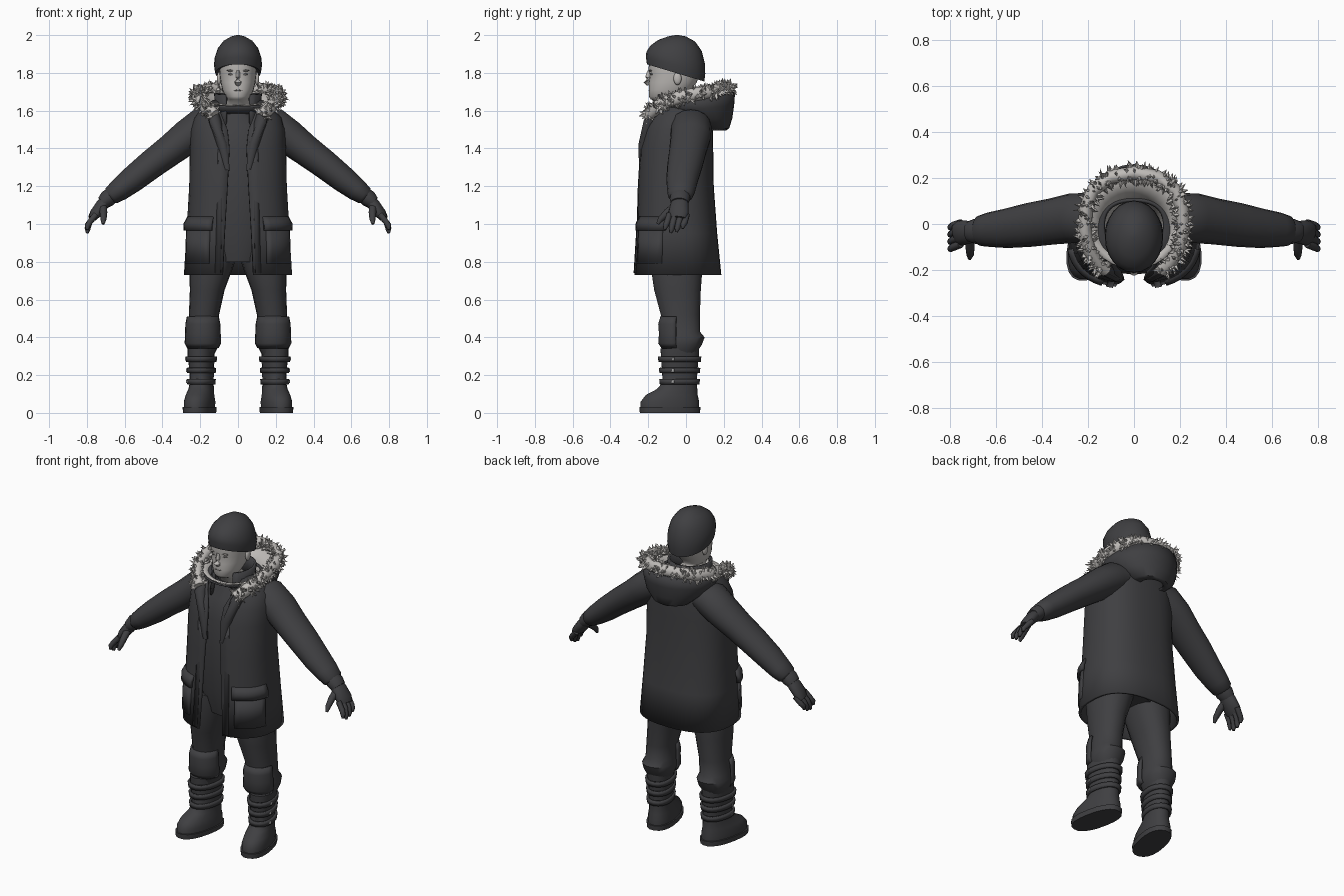
import bpy, bmesh, math, random
from math import sin, cos, pi, radians
from mathutils import Vector, Matrix

random.seed(4)
if "Cube" in bpy.data.objects:
    bpy.data.objects.remove(bpy.data.objects["Cube"])


def material(name, r, g, b):
    m = bpy.data.materials.new(name)
    m.use_nodes = True
    m.diffuse_color = (r, g, b, 1)
    m.node_tree.nodes["Principled BSDF"].inputs["Base Color"].default_value = (r, g, b, 1)
    return m


CLOTH = material("dark cloth", .05, .05, .054)
SKIN = material("pale skin", .5, .48, .46)
SHADE = material("shaded skin", .25, .235, .225)
FUR = material("pale fur", .52, .5, .48)
METAL = material("buckle metal", .4, .4, .4)


def finish(name, bm, mat, thick=0, angle=40, pair=False):
    """Turn a bmesh into an object, or into a left and right pair."""
    bmesh.ops.recalc_face_normals(bm, faces=bm.faces)
    for side in ("left_", "right_") if pair else ("",):
        if side == "right_":
            bmesh.ops.transform(bm, matrix=Matrix.Diagonal((-1, 1, 1, 1)), verts=bm.verts)
            bmesh.ops.reverse_faces(bm, faces=bm.faces)
        me = bpy.data.meshes.new(side + name)
        bm.to_mesh(me)
        ob = bpy.data.objects.new(side + name, me)
        bpy.context.collection.objects.link(ob)
        me.materials.append(mat)
        if thick:
            mod = ob.modifiers.new("thickness", "SOLIDIFY")
            mod.thickness, mod.offset = thick, 0
        if angle:
            bpy.ops.object.select_all(action="DESELECT")
            ob.select_set(True)
            bpy.context.view_layer.objects.active = ob
            bpy.ops.object.shade_smooth_by_angle(angle=radians(angle))
    bm.free()


def skin(rings, closed=True, cap=True):
    """Bridge rings of points into a surface."""
    bm = bmesh.new()
    vs = [[bm.verts.new(p) for p in r] for r in rings]
    n = len(vs[0])
    for a, b in zip(vs, vs[1:]):
        for i in range(n if closed else n - 1):
            j = (i + 1) % n
            bm.faces.new((a[i], a[j], b[j], b[i]))
    if closed and cap:
        bm.faces.new(vs[0])
        bm.faces.new(vs[-1])
    return bm


def ring(z, cx, cy, rx, ry, slope=0, arc=None, p=1.0, n=20):
    """Rounded ring, or an arc of one; slope lowers it towards the back."""
    a0, a1 = arc or (0, 2 * pi)
    out = []
    for i in range(n):
        a = a0 + (a1 - a0) * i / (n - 1 if arc else n)
        x = rx * math.copysign(abs(cos(a)) ** p, cos(a))
        y = ry * math.copysign(abs(sin(a)) ** p, sin(a))
        out.append(Vector((cx + x, cy + y, z - slope * y)))
    return out


def loft(name, rows, mat, p=1.0, n=20, pair=False, cap=True, thick=0, angle=40):
    finish(name, skin([ring(*r, p=p, n=n) for r in rows], cap=cap), mat, thick, angle, pair)


def tube(name, rows, mat, n=12, pair=True, angle=50):
    """Sweep along points given as x, y, z, side radius, upper radius."""
    pts = [Vector(r[:3]) for r in rows]
    rings = []
    for i, r in enumerate(rows):
        d = pts[min(i + 1, len(pts) - 1)] - pts[max(i - 1, 0)]
        q = d.to_track_quat("Z", "Y")
        rings.append([pts[i] + q @ Vector((r[3] * cos(2 * pi * k / n), r[4] * sin(2 * pi * k / n), 0))
                      for k in range(n)])
    finish(name, skin(rings), mat, 0, angle, pair)


def ball(name, pos, size, mat, pair=False):
    bm = bmesh.new()
    bmesh.ops.create_icosphere(bm, subdivisions=2, radius=1,
                               matrix=Matrix.Translation(pos) @ Matrix.Diagonal((*size, 1)))
    finish(name, bm, mat, 0, 60, pair)


# Long open coat: z, y centre, half width, half depth, half gap
P = .8
coat = [(.73, -.045, .28, .225, .08), (.95, -.05, .267, .208, .07), (1.2, -.055, .252, .195, .055),
        (1.4, -.05, .248, .187, .045), (1.5, -.04, .243, .175, .055), (1.56, -.03, .225, .16, .08),
        (1.61, -.02, .185, .14, .1), (1.65, -.01, .13, .11, .1)]
rings = []
for z, cy, rx, ry, gap in coat:
    a = math.acos((gap / rx) ** (1 / P))
    rings.append(ring(z, 0, cy, rx, ry, 0, (-a, pi + a), P, 33))
finish("coat", skin(rings, closed=False), CLOTH, .014)


def patch(name, rows, arc, thick, n=8):
    """Curved panel lying over the coat."""
    finish(name, skin([ring(z, 0, -.05, rx, ry, 0, (radians(arc[0]), radians(arc[1])), P, n)
                       for z, rx, ry in rows], closed=False), CLOTH, thick, 40, True)


patch("pocket", [(.79, .278, .222), (.97, .272, .214)], (-62, -15), .022)
patch("pocket_flap", [(.965, .285, .226), (1.0, .284, .224), (1.035, .265, .208)], (-66, -11), .018)
patch("front_placket", [(.74, .285, .228), (1.2, .255, .199), (1.4, .25, .19)], (-76, -70), .01, 3)

# Folded lapels running into the fur
tube("lapel", [(.06, -.235, 1.28, .014, .02), (.085, -.225, 1.42, .025, .03), (.12, -.195, 1.54, .035, .03),
               (.14, -.13, 1.61, .035, .03)], CLOTH, 8)

# Inner jumper, hips and collar
loft("jumper", [(.8, 0, -.05, .15, .13), (.95, 0, -.05, .21, .165), (1.2, 0, -.055, .22, .165),
                (1.4, 0, -.05, .22, .16), (1.52, 0, -.04, .19, .14), (1.58, 0, -.05, .09, .09),
                (1.61, 0, -.05, .08, .085)], CLOTH)
cp = [ring(z, 0, -.04, rx, ry, -.05, (radians(-58), radians(238)), 1, 20)
      for z, rx, ry in ((1.53, .12, .15), (1.62, .115, .12), (1.69, .12, .12))]
finish("inner_collar", skin(cp, closed=False), CLOTH, .014)

# Sleeves, cuffs and gloves
tube("sleeve", [(.1, .025, 1.54, .1, .07), (.19, .025, 1.515, .11, .1), (.27, .025, 1.46, .108, .092),
                (.36, .01, 1.39, .1, .083), (.46, -.005, 1.315, .095, .077), (.56, -.02, 1.235, .085, .07),
                (.63, -.025, 1.18, .075, .06), (.67, -.03, 1.15, .066, .05), (.685, -.03, 1.138, .045, .035)],
     CLOTH, 16)
tube("cuff", [(.655, -.03, 1.165, .05, .04), (.69, -.032, 1.135, .055, .046), (.715, -.034, 1.112, .047, .036)],
     CLOTH)
tube("palm", [(.69, -.03, 1.135, .04, .03), (.72, -.035, 1.1, .05, .034), (.755, -.04, 1.055, .055, .03),
              (.772, -.045, 1.03, .045, .02)], CLOTH)
for i, tip in enumerate((.97, .952, .957, .975)):
    y = -.088 + i * .031
    tube("finger_%d" % (i + 1), [(.752, y, 1.05, .016, .017), (.785, y - .012, 1.01, .017, .016),
                                 (.797, y - .02, tip + .02, .015, .015),
                                 (.798, y - .024, tip, .008, .008)], CLOTH, 8)
tube("thumb", [(.715, -.055, 1.095, .022, .022), (.712, -.1, 1.06, .02, .02), (.712, -.135, 1.025, .016, .016),
               (.714, -.15, 1.0, .008, .008)], CLOTH, 8)

# Trousers with bunched knees
loft("trouser_leg", [(.3, .19, -.03, .06, .08), (.33, .19, -.025, .075, .09), (.36, .188, -.02, .088, .105),
                     (.4, .187, -.015, .09, .115), (.43, .185, -.025, .08, .1), (.52, .18, -.03, .08, .105),
                     (.65, .163, -.045, .092, .125), (.78, .14, -.05, .118, .14), (.9, .11, -.05, .12, .14)],
     CLOTH, .9, 18, True)
knee = [ring(z, .186, -.03, rx, ry, 0, (radians(-170), radians(-10)), .9, 12)
        for z, rx, ry in ((.345, .08, .095), (.37, .092, .112), (.42, .09, .108), (.47, .088, .112), (.51, .08, .1))]
finish("knee_pad", skin(knee, closed=False), CLOTH, .012, 40, True)

# Boots, toes turned outward
TURN = Matrix.Translation((.18, 0, 0)) @ Matrix.Rotation(radians(12), 4, "Z") @ Matrix.Translation((-.18, 0, 0))


def boot(name, rows, mat, p=1.0, cap=True, thick=0):
    bm = skin([ring(*r, p=p, n=20) for r in rows], cap=cap)
    bmesh.ops.transform(bm, matrix=TURN, verts=bm.verts)
    finish(name, bm, mat, thick, 40, True)


boot("boot", [(.02, .185, -.088, .075, .158), (.06, .185, -.088, .077, .158), (.095, .185, -.078, .07, .14),
              (.125, .185, -.05, .064, .11), (.16, .185, -.035, .06, .093), (.22, .185, -.035, .062, .095),
              (.3, .188, -.035, .068, .102), (.34, .188, -.035, .07, .104)], CLOTH, .9)
boot("sole", [(0, .185, -.088, .08, .163), (.03, .185, -.088, .083, .165)], CLOTH, .85)
for i, (z, r) in enumerate(((.165, .066), (.225, .068), (.285, .073))):
    boot("boot_strap_%d" % (i + 1), [(z - .014, .187, -.036, r - .002, r + .034),
                                     (z + .014, .187, -.036, r + .001, r + .037)], CLOTH, .9, False, .014)
    bm = bmesh.new()
    bmesh.ops.create_cube(bm, size=1, matrix=TURN @ Matrix.Translation((.187 + r * .9, -.088, z))
                          @ Matrix.Rotation(radians(-40), 4, "Z") @ Matrix.Diagonal((.012, .024, .016, 1)))
    finish("boot_buckle_%d" % (i + 1), bm, METAL, 0, 0, True)

# Head and face
loft("head", [(1.57, 0, -.05, .065, .07), (1.64, 0, -.06, .064, .075), (1.66, 0, -.095, .055, .092),
              (1.675, 0, -.1, .068, .096), (1.71, 0, -.085, .083, .112), (1.75, 0, -.07, .092, .127),
              (1.79, 0, -.06, .097, .132), (1.815, 0, -.06, .099, .139), (1.88, 0, -.055, .1, .138)],
     SKIN, .92, 24, angle=60)
tube("nose", [(0, -.192, 1.81, .009, .012), (0, -.2, 1.775, .012, .016), (0, -.207, 1.752, .019, .018),
              (0, -.196, 1.737, .012, .01)], SKIN, 8, False)
ball("chin", (0, -.172, 1.676), (.032, .022, .018), SKIN)
ball("ear", (.1, -.045, 1.77), (.012, .022, .035), SKIN, True)
ball("eye", (.037, -.181, 1.793), (.016, .008, .006), SHADE, True)
ball("brow", (.037, -.187, 1.812), (.025, .009, .005), SHADE, True)
ball("mouth", (0, -.19, 1.708), (.028, .008, .005), SHADE)

# Knitted hat, lower at the back
loft("hat", [(1.805, 0, -.055, .1, .135, .3), (1.8, 0, -.055, .121, .152, .3), (1.84, 0, -.055, .127, .157, .28),
             (1.88, 0, -.055, .124, .155, .2), (1.93, 0, -.053, .107, .136, .1), (1.97, 0, -.05, .076, .098, .04),
             (1.993, 0, -.048, .036, .047), (2.0, 0, -.048, .008, .01)], CLOTH, n=24, angle=60)

# Hood hanging behind, with a pale lining
loft("hood", [(1.5, 0, .15, .07, .06), (1.51, 0, .14, .11, .085), (1.56, 0, .1, .17, .14),
              (1.61, 0, .055, .205, .195, -.1), (1.66, 0, .03, .215, .225, -.18)], CLOTH, cap=False, thick=.01, n=28)
loft("hood_lining", [(1.67, 0, .02, .215, .215, -.18), (1.66, 0, .0, .18, .17, -.2),
                     (1.6, 0, -.02, .12, .11, -.15)], FUR, cap=False, thick=.006, n=28)

# Fur trim: a core roll covered in random tufts
half = [Vector(v) for v in ((.125, -.2, 1.575), (.165, -.165, 1.61), (.2, -.1, 1.65), (.215, -.02, 1.675),
                            (.208, .07, 1.69), (.175, .15, 1.705), (.1, .205, 1.715))]
path = half + [Vector((0, .222, 1.718))] + [Vector((-v.x, v.y, v.z)) for v in reversed(half)]
tube("fur_roll", [(*v, .03, .036) for v in path], FUR, 10, False)
bm = bmesh.new()
for i in range(len(path) - 1):
    a, b = path[i], path[i + 1]
    q = (b - a).to_track_quat("Z", "Y")
    for k in range(36):
        t = 2 * pi * random.random()
        out = q @ Vector((cos(t), sin(t), random.uniform(-.5, .5)))
        base = a.lerp(b, random.random()) + out * .02
        tip = base + out * random.uniform(.025, .042)
        w = q @ Vector((-sin(t), cos(t), 0)) * random.uniform(.012, .019)
        u = out.cross(w).normalized() * random.uniform(.008, .016)
        corners = [bm.verts.new(base + d) for d in (w, u, -w, -u)]
        top = bm.verts.new(tip)
        for c in range(4):
            bm.faces.new((corners[c], corners[(c + 1) % 4], top))
finish("fur_tufts", bm, FUR, 0, 0)
